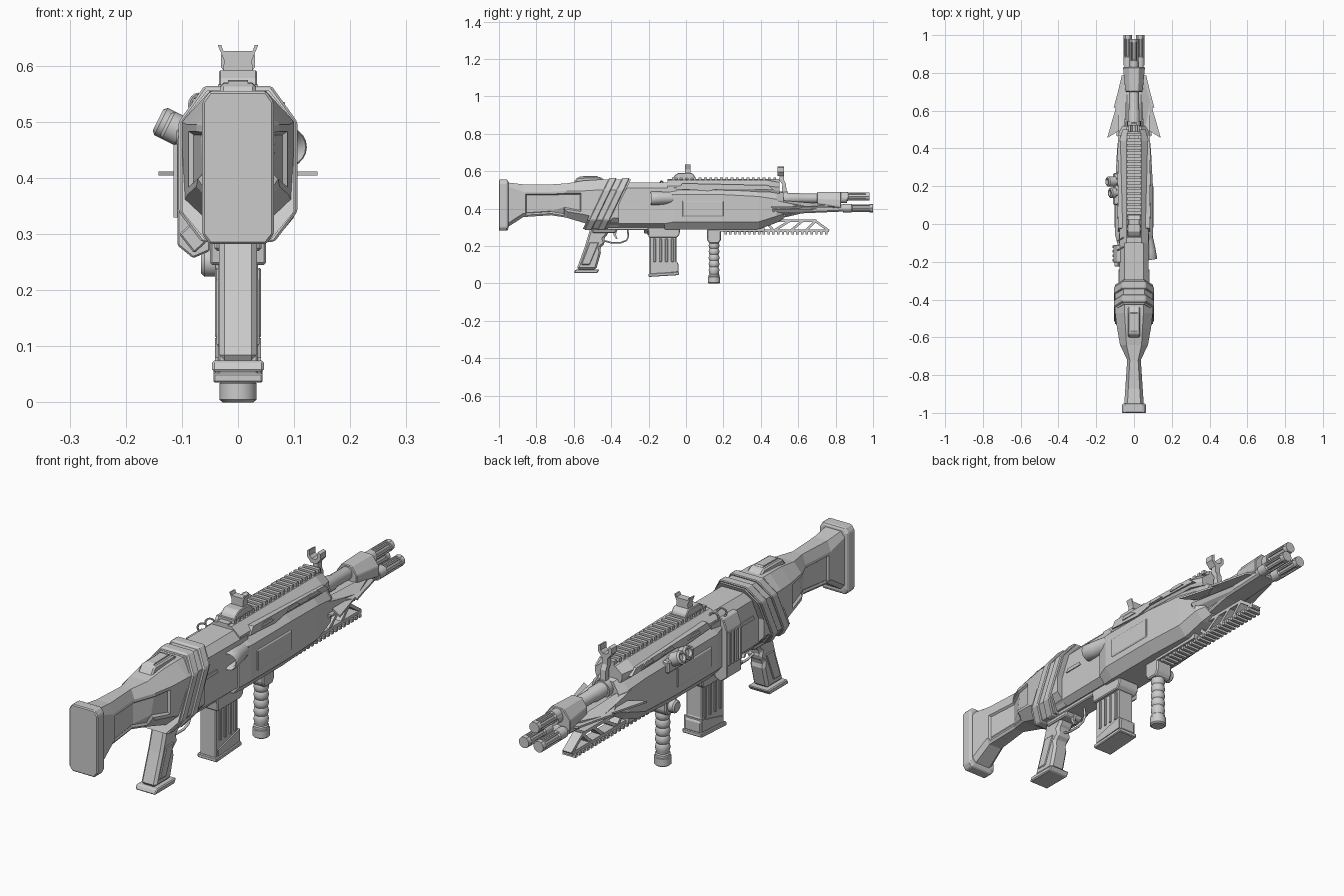
import bpy, bmesh, math
from mathutils import Vector

def mesh(name, verts, faces, bevel=0, smooth=False):
    me = bpy.data.meshes.new(name)
    me.from_pydata([tuple(v) for v in verts], [], faces)
    bm = bmesh.new(); bm.from_mesh(me)
    bmesh.ops.recalc_face_normals(bm, faces=bm.faces)
    bm.to_mesh(me); bm.free()
    ob = bpy.data.objects.new(name, me)
    bpy.context.collection.objects.link(ob)
    if bevel:
        m = ob.modifiers.new("bevel", 'BEVEL'); m.width = bevel; m.segments = 1
    if smooth:
        bpy.context.view_layer.objects.active = ob
        bpy.ops.object.select_all(action='DESELECT'); ob.select_set(True)
        bpy.ops.object.shade_smooth_by_angle(angle=math.radians(40))
    return ob

def rings(name, rs, bevel=0, smooth=False):
    """Skin a list of equal-length point rings and cap both ends."""
    n, k = len(rs[0]), len(rs)
    f = [(i*n+j, i*n+(j+1) % n, (i+1)*n+(j+1) % n, (i+1)*n+j) for i in range(k-1) for j in range(n)]
    f += [tuple(range(n)), tuple(range((k-1)*n, k*n))]
    return mesh(name, [p for r in rs for p in r], f, bevel, smooth)

def prism(name, pts, a, b, axis='x', bevel=0):
    """Extrude a 2D outline along one axis from a to b."""
    put = {'x': lambda u, v, t: (t, u, v), 'y': lambda u, v, t: (u, t, v), 'z': lambda u, v, t: (u, v, t)}[axis]
    return rings(name, [[put(u, v, t) for u, v in pts] for t in (a, b)], bevel)

def box(name, x0, x1, y0, y1, z0, z1, bevel=0):
    return prism(name, [(y0, z0), (y1, z0), (y1, z1), (y0, z1)], x0, x1, 'x', bevel)

def beam(name, p, q, t, hw):
    d = (Vector(q)-Vector(p)).normalized()*t/2
    s = Vector((-d.y, d.x)); p, q = Vector(p), Vector(q)
    return prism(name, [tuple(p+s-d), tuple(p-s-d), tuple(q-s+d), tuple(q+s+d)], -hw, hw)

def loft(name, secs, shear=0, bevel=0):
    """Octagonal sections: y, half widths (bottom, middle, top), heights (bottom, low, high, top)."""
    rs = []
    for y, b, m, t, z0, z1, z2, z3 in secs:
        half = [(b, z0), (m, z1), (m, z2), (t, z3)]
        ring = half + [(-x, z) for x, z in reversed(half)]
        rs.append([(x, y+shear*(z-.43), z) for x, z in ring])
    return rings(name, rs, bevel)

def lathe(name, p0, p1, prof, n=16):
    """Revolve (distance, radius) about the axis p0 -> p1."""
    p0 = Vector(p0); d = (Vector(p1)-p0).normalized()
    q = d.to_track_quat('Z', 'Y')
    rs = [[p0+q @ Vector((r*math.cos(a), r*math.sin(a), t)) for a in [2*math.pi*i/n for i in range(n)]] for t, r in prof]
    return rings(name, rs, 0, True)

def inset_sides(ob, y0, y1, width, depth):
    """Recess a panel on both flanks between y0 and y1."""
    bm = bmesh.new(); bm.from_mesh(ob.data); bm.normal_update()
    for s in (1, -1):
        fs = [f for f in bm.faces if f.normal.x*s > .6 and y0 < f.calc_center_median().y < y1 and len(f.verts) == 4
              and abs(f.calc_center_median().z-.43) < .06]
        if fs:
            bmesh.ops.inset_region(bm, faces=fs, thickness=width, depth=0, use_even_offset=True)
            bmesh.ops.inset_region(bm, faces=fs, thickness=.006, depth=-depth, use_even_offset=True)
    bm.to_mesh(ob.data); bm.free()

# Stock and butt plate
loft("butt_plate", [(-1, .05, .064, .05, .282, .30, .535, .555), (-.955, .05, .064, .05, .282, .30, .535, .555),
                    (-.95, .04, .055, .04, .295, .31, .53, .545)], bevel=.004)
stock = loft("stock", [(-.955, .035, .052, .035, .30, .32, .52, .54), (-.87, .03, .046, .03, .355, .375, .49, .53),
              (-.72, .022, .036, .022, .365, .385, .49, .53), (-.64, .045, .074, .04, .352, .385, .495, .535),
              (-.55, .05, .09, .045, .325, .37, .495, .55), (-.47, .055, .1, .05, .30, .35, .50, .555),
              (-.36, .055, .1, .05, .30, .35, .50, .555)])
inset_sides(stock, -.9, -.52, .012, .008)
prism("cheek_pad", [(-.61, .53), (-.58, .568), (-.46, .57), (-.43, .55), (-.43, .53)], -.032, .032, bevel=.006)
prism("cheek_pad_insert", [(-.585, .56), (-.565, .573), (-.475, .575), (-.455, .56)], -.018, .018)

# Slanted bands around the stock joint
loft("slanted_band", [(-.485, .06, .1, .055, .292, .34, .50, .556), (-.355, .06, .1, .055, .292, .34, .50, .556)], .48)
for i, (a, b) in enumerate([(-.475, -.435), (-.405, -.365)]):
    loft(f"slanted_rib_{i}", [(a, .065, .106, .06, .286, .34, .50, .564), (b, .065, .106, .06, .286, .34, .50, .564)], .48, .004)

# Receiver
loft("receiver", [(-.42, .05, .075, .05, .30, .32, .51, .54), (-.05, .05, .08, .05, .30, .32, .51, .54)])
box("receiver_lower", -.045, .045, -.5, -.03, .285, .31, .004)
for s in (1, -1):
    prism("receiver_slot", [(-.33, .43), (-.24, .43), (-.25, .445), (-.32, .445)], s*.07, s*.081)

# Main body
body = loft("main_body", [(-.115, .06, .085, .05, .29, .32, .48, .51), (-.06, .065, .1, .06, .288, .33, .475, .512),
             (.2, .065, .1, .06, .288, .33, .475, .512), (.39, .055, .09, .055, .29, .33, .465, .508),
             (.485, .045, .08, .045, .325, .36, .45, .495), (.52, .03, .06, .035, .345, .37, .44, .485)])
loft("upper_cover", [(-.1, .07, .078, .04, .49, .505, .52, .552), (.44, .07, .078, .04, .49, .505, .52, .552),
                     (.5, .055, .06, .03, .48, .495, .515, .54)])
for s in (1, -1):
    # Framed side panel below the top rail
    prism("cover_side_panel", [(-.04, .505), (.12, .495), (.2, .51), (.47, .50), (.44, .525), (-.02, .535)], s*.06, s*.084)
    for y in (.03, .2, .33):
        prism("cover_slot", [(y, .512), (y+.08, .512), (y+.06, .526), (y+.01, .526)], s*.08, s*.088)
    prism("body_front_fin", [(.36, .47), (.55, .43), (.66, .41), (.5, .40), (.46, .36)], s*.055, s*.082)

# Top and bottom accessory rails
box("top_rail", -.024, .024, -.1, .5, .54, .558)
for i in range(20):
    box("top_rail_tooth", -.036, .036, -.075+i*.0285, -.06+i*.0285, .552, .567)
box("bottom_rail", -.022, .022, .2, .765, .274, .288)
for i in range(22):
    box("bottom_rail_tooth", -.03, .03, .205+i*.0256, .218+i*.0256, .263, .276)
for p, q in [((.38, .335), (.69, .335)), ((.69, .335), (.76, .285)), ((.42, .335), (.47, .282)),
             ((.47, .282), (.55, .332)), ((.56, .282), (.62, .332)), ((.64, .282), (.69, .332))]:
    beam("bottom_rail_truss", p, q, .013, .02)
box("bottom_rail_mount", -.035, .035, .18, .42, .278, .31)

# Rear sight
prism("rear_sight_base", [(-.07, .56), (.05, .56), (.045, .578), (.03, .592), (-.04, .592), (-.06, .578)], -.034, .034, bevel=.003)
prism("rear_sight_notch", [(-.026, .59), (.026, .59), (.025, .61), (.036, .637), (.03, .637), (.026, .626), (-.026, .626),
                           (-.03, .637), (-.036, .637), (-.025, .61)], -.005, .025, 'y')

# Front sight on its barrel collar
prism("front_sight_post", [(.51, .45), (.54, .45), (.535, .53), (.525, .55), (.525, .59), (.50, .59), (.50, .55), (.515, .53)], -.012, .012)
prism("front_sight_fork", [(-.012, .575), (.012, .575), (.03, .597), (.03, .62), (.018, .625), (.018, .603), (.008, .593),
                           (-.008, .593), (-.018, .603), (-.018, .625), (-.03, .62), (-.03, .597)], .488, .525, 'y')
lathe("barrel_collar", (0, .495, .455), (0, 1, .455), [(0, .036), (.05, .036)])

# Barrels, sleeve and muzzles
lathe("main_barrel", (0, .4, .455), (0, 1, .455), [(0, .03), (.2, .03), (.21, .026), (.46, .026)])
loft("barrel_sleeve", [(.70, .04, .045, .022, .42, .43, .455, .488), (.83, .045, .058, .026, .40, .41, .45, .49)], bevel=.003)
prism("lower_shroud", [(.45, .43), (.83, .425), (.85, .385), (.62, .375), (.47, .34)], -.045, .045, bevel=.008)
for nm, x, z, y in [("top", 0, .465, .82), ("left", -.033, .403, .84), ("right", .033, .403, .84)]:
    lathe(f"{nm}_muzzle_core", (x, y-.02, z), (x, 2, z), [(0, .018), (.02, .018), (.02, .023), (.065, .023), (.07, .015),
                                                       (.165, .015), (.165, .009), (.1, .009)], 12)
    lathe(f"{nm}_muzzle_ring", (x, y+.14, z), (x, 2, z), [(0, .016), (0, .0225), (.02, .0225), (.02, .016)], 12)
    for i in range(6):
        a = math.pi*i/3
        px, pz = x+.0185*math.cos(a), z+.0185*math.sin(a)
        lathe(f"{nm}_muzzle_prong", (px, y+.04, pz), (px, 2, pz), [(0, .0048), (.118, .0048)], 6)

# Swept blades on both sides of the barrel
for s in (1, -1):
    prism("side_blade", [(s*x, y) for x, y in [(.03, .8), (.065, .785), (.085, .70), (.108, .615), (.094, .62), (.115, .55),
          (.142, .455), (.07, .50), (.03, .5)]], .404, .412, 'z')
    rings("upper_blade", [[(s*.035, .74, .425), (s*.05, .76, .42), (s*.1, .61, .408), (s*.05, .5, .445)],
                          [(s*.035, .74, .415), (s*.05, .76, .412), (s*.1, .61, .402), (s*.05, .5, .40)]])
    rings("lower_blade", [[(s*.04, .72, .40), (s*.095, .47, .395), (s*.05, .44, .42)],
                          [(s*.04, .70, .385), (s*.08, .47, .38), (s*.05, .44, .36)]])

# Right ejection funnel, open at the rear
lathe("ejection_funnel", (.088, -.19, .455), (.062, -.03, .458), [(.07, .02), (.012, .026), (0, .033), (.005, .036), (.05, .035), (.15, .03)], 20)

# Left module with vents, loops and twin lamp
prism("left_module", [(-.108, .28), (-.108, .47), (-.09, .515), (-.05, .52), (-.05, .27), (-.08, .257)], -.205, -.11, 'y', .003)
for i in range(4):
    box("left_module_vent", -.115, -.1, -.198+i*.024, -.186+i*.024, .33, .46)
prism("left_module_latch", [(-.105, .30), (-.083, .32), (-.056, .286), (-.078, .266)], -.225, -.2, 'y', .003)
for y in (-.13, -.08):
    bpy.ops.mesh.primitive_torus_add(location=(-.07, y, .53), rotation=(math.pi/2, 0, .5), major_radius=.018,
                                     minor_radius=.004, major_segments=16, minor_segments=6)
    bpy.context.object.name = "sling_loop"
for y, l in [(.225, .07), (.165, .055)]:
    lathe("left_lamp", (-.08, y, .472), (-.14, y, .502), [(0, .02), (.02, .02), (.024, .027), (l-.006, .027), (l, .021), (l, .016), (l-.01, .012)])
box("left_lamp_mount", -.11, -.08, .1, .27, .44, .49, .006)
loft("left_body_panel_ridge", [(-.02, .05, .104, .05, .33, .36, .44, .46), (.2, .05, .104, .05, .33, .36, .44, .46)], bevel=.003)

# Pistol grip, trigger and guard
prism("pistol_grip", [(-.51, .30), (-.40, .30), (-.425, .255), (-.44, .24), (-.432, .215), (-.46, .19), (-.455, .165),
                      (-.48, .075), (-.585, .075), (-.54, .2)], -.034, .034, bevel=.01)
prism("grip_base", [(-.60, .055), (-.475, .055), (-.462, .075), (-.59, .075)], -.046, .046, bevel=.004)
prism("grip_side_panel", [(-.515, .22), (-.465, .22), (-.515, .1), (-.56, .1)], -.038, .038, bevel=.003)
prism("grip_neck", [(-.5, .27), (-.38, .27), (-.36, .30), (-.5, .31)], -.042, .042, bevel=.005)
cu = bpy.data.curves.new("trigger_guard", 'CURVE'); cu.dimensions = '3D'; cu.bevel_depth = .005; cu.bevel_resolution = 1
sp = cu.splines.new('POLY'); path = [(-.435, .228), (-.40, .218), (-.35, .218), (-.318, .23), (-.308, .25), (-.312, .29)]
sp.points.add(len(path)-1)
for p, (y, z) in zip(sp.points, path):
    p.co = (0, y, z, 1)
bpy.context.collection.objects.link(bpy.data.objects.new("trigger_guard", cu))
prism("trigger", [(-.385, .29), (-.365, .29), (-.375, .26), (-.365, .237), (-.373, .237), (-.388, .26)], -.006, .006)

# Magazine and well
prism("magazine_well", [(-.205, .30), (-.03, .30), (-.035, .26), (-.05, .245), (-.2, .245)], -.05, .05, bevel=.004)
prism("magazine", [(-.195, .25), (-.052, .25), (-.052, .115), (-.04, .105), (-.04, .06), (-.195, .045)], -.036, .036, bevel=.004)
for i in range(4):
    y = -.175+i*.032
    box("magazine_rib", -.041, .041, y, y+.014, .115, .24, .003)
prism("magazine_shoe", [(-.2, .035), (-.038, .045), (-.038, .062), (-.2, .052)], -.044, .044, bevel=.003)
prism("magazine_wedge", [(-.185, .055), (-.045, .065), (-.045, .115), (-.185, .08)], -.041, .041)

# Vertical foregrip with finger waves and side clamp
prof = [(0, .027), (.005, .033), (.034, .033), (.036, .029), (.046, .029), (.05, .025)]
for i in range(5):
    prof += [(.06+i*.033, .0265), (.071+i*.033, .029), (.084+i*.033, .0265), (.089+i*.033, .0235)]
lathe("foregrip", (0, .15, 0), (0, .15, 1), prof + [(.25, .026)], 20)
prism("foregrip_clamp", [(.112, .235), (.125, .215), (.175, .215), (.188, .235), (.188, .29), (.112, .29)], -.04, .035, bevel=.005)
lathe("clamp_knob", (-.03, .15, .25), (-1, .15, .25), [(0, .026), (.03, .026), (.036, .02)], 16)
